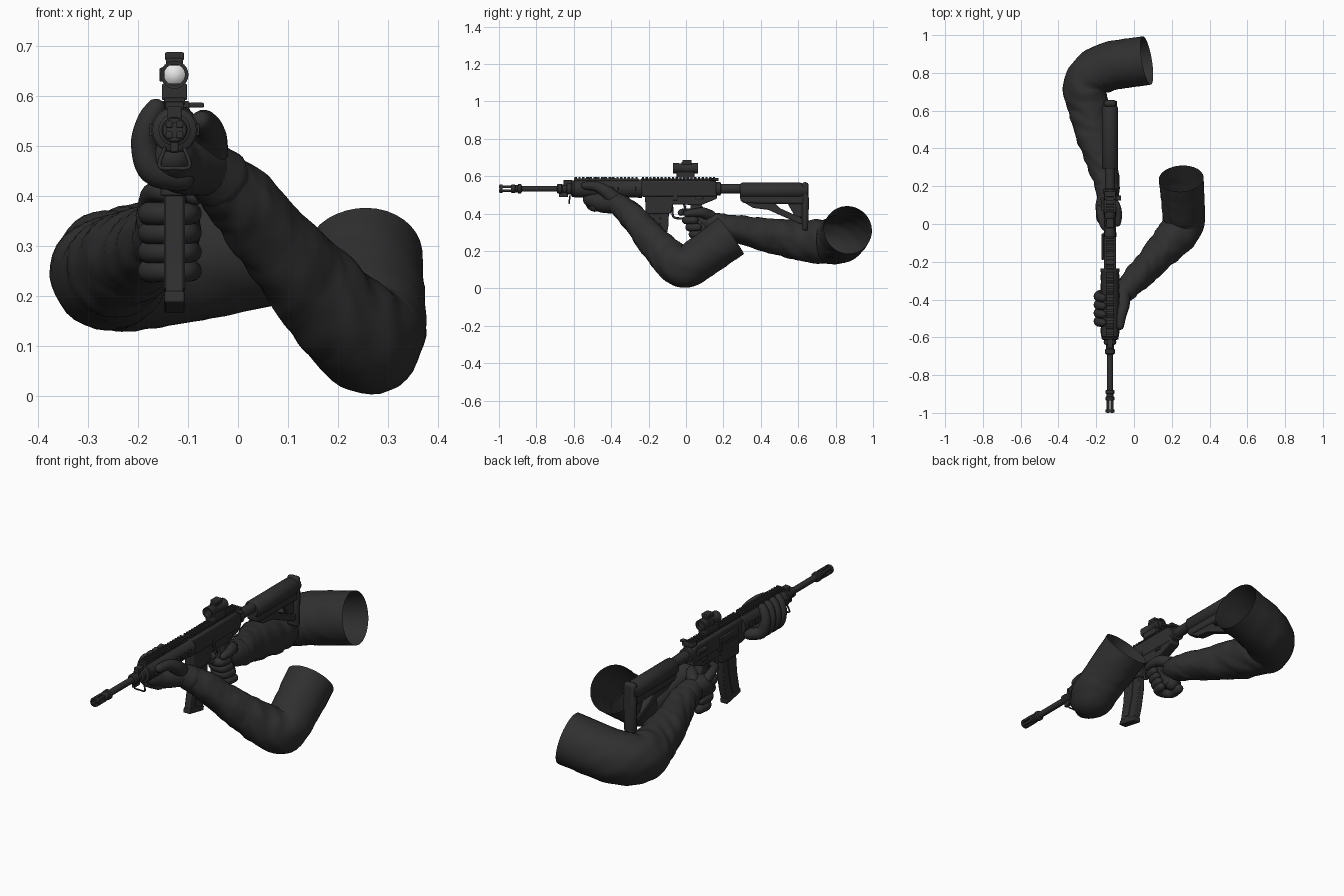
import bpy, bmesh, math
from mathutils import Vector, noise

GX, BZ = -0.127, 0.533          # gun centre line: x, bore height


def material(name, c):
    m = bpy.data.materials.new(name)
    m.diffuse_color = (*c, 1)
    return m


GUN = material("gunmetal_black", (0.029, 0.029, 0.03))
CLOTH = material("sleeve_charcoal", (0.029, 0.029, 0.029))
LENS = material("pale_lens", (0.8, 0.8, 0.8))


def finish(bm, name, mat, angle=35, bevel=0):
    bmesh.ops.recalc_face_normals(bm, faces=bm.faces)
    me = bpy.data.meshes.new(name)
    bm.to_mesh(me)
    bm.free()
    me.materials.append(mat)
    ob = bpy.data.objects.new(name, me)
    bpy.context.collection.objects.link(ob)
    if bevel:
        b = ob.modifiers.new("bevel", 'BEVEL')
        b.width, b.segments, b.limit_method = bevel, 2, 'ANGLE'
    bpy.ops.object.select_all(action='DESELECT')
    bpy.context.view_layer.objects.active = ob
    ob.select_set(True)
    bpy.ops.object.shade_smooth_by_angle(angle=math.radians(angle))
    return ob


def skin(name, rings, mat, cap0=True, cap1=True, angle=35):
    bm = bmesh.new()
    vs = [[bm.verts.new(p) for p in r] for r in rings]
    n = len(vs[0])
    for a, b in zip(vs, vs[1:]):
        for i in range(n):
            bm.faces.new((a[i], a[(i + 1) % n], b[(i + 1) % n], b[i]))
    if cap0:
        bm.faces.new(vs[0])
    if cap1:
        bm.faces.new(vs[-1])
    return finish(bm, name, mat, angle)


def lathe(name, prof, x=GX, z=BZ, sides=24, mat=GUN, caps=True):
    """Turned part along y from (y, radius) pairs."""
    rings = [[(x + r * math.cos(2 * math.pi * i / sides), y, z + r * math.sin(2 * math.pi * i / sides))
              for i in range(sides)] for y, r in prof]
    return skin(name, rings, mat, caps, caps)


def plate(name, pts, width, x=GX, bevel=0.004, mat=GUN):
    """Side profile in (y, z) given a width in x."""
    bm = bmesh.new()
    f = bm.faces.new([bm.verts.new((x - width / 2, y, z)) for y, z in pts])
    ex = bmesh.ops.extrude_face_region(bm, geom=[f])
    bmesh.ops.translate(bm, vec=(width, 0, 0),
                        verts=[v for v in ex['geom'] if isinstance(v, bmesh.types.BMVert)])
    return finish(bm, name, mat, 35, bevel)


def block(name, y0, y1, z0, z1, width, x=GX, bevel=0.003):
    return plate(name, [(y0, z0), (y1, z0), (y1, z1), (y0, z1)], width, x, bevel)


def limb(name, pts, mat=CLOTH, sides=16, fold=0, open_end=False, steps=6):
    """Tube through (x, y, z, radius) points, rounded ends, optional cloth folds."""
    P = [Vector(p) for p in pts]
    P = [2 * P[0] - P[1]] + P + [2 * P[-1] - P[-2]]
    path = []
    for a, b, c, d in zip(P, P[1:], P[2:], P[3:]):
        for k in range(steps):
            t = k / steps
            path.append(0.5 * (2 * b + (c - a) * t + (2 * a - 5 * b + 4 * c - d) * t * t
                               + (3 * b - a - 3 * c + d) * t ** 3))
    path.append(P[-2])
    pos = [p.to_3d() for p in path]
    rad = [p.w for p in path]
    tan = [(pos[min(i + 1, len(pos) - 1)] - pos[max(i - 1, 0)]).normalized() for i in range(len(pos))]
    dome = [math.radians(a) for a in (80, 60, 35)]
    rows = [(pos[0] - tan[0] * rad[0] * math.sin(a), rad[0] * math.cos(a), tan[0]) for a in dome]
    rows += list(zip(pos, rad, tan))
    if not open_end:
        rows += [(pos[-1] + tan[-1] * rad[-1] * math.sin(a), rad[-1] * math.cos(a), tan[-1]) for a in dome[::-1]]
    u = tan[0].orthogonal().normalized()
    rings, s, last = [], 0, rows[0][0]
    for j, (p, r, t) in enumerate(rows):
        s += (p - last).length
        last = p
        u = (u - t * u.dot(t)).normalized()
        v = t.cross(u)
        w = fold * max(0, 1 - (j / len(rows)) ** 4)
        ring = []
        for i in range(sides):
            th = 2 * math.pi * i / sides
            c = Vector((1.3 * math.cos(th), 1.3 * math.sin(th), 17 * s + 1.5 * math.cos(th)))
            rr = r * (1 + w * (noise.noise(c) + 0.4 * noise.noise(2 * c))) if fold else r
            ring.append(p + (u * math.cos(th) + v * math.sin(th)) * rr)
        rings.append(ring)
    return skin(name, rings, mat, True, not open_end, 60)


# ---- barrel, muzzle device and gas block
lathe("barrel", [(-0.93, 0.016), (-0.60, 0.016)])
lathe("muzzle_base", [(-0.935, 0.02), (-0.93, 0.023), (-0.915, 0.023), (-0.912, 0.019), (-0.9, 0.019),
                      (-0.897, 0.025), (-0.882, 0.025), (-0.878, 0.018)])
for i in range(4):
    a = math.radians(45 + 90 * i)
    block(f"muzzle_prong_{i}", -1, -0.925, BZ + 0.015 * math.sin(a) - 0.007,
          BZ + 0.015 * math.sin(a) + 0.007, 0.014, GX + 0.015 * math.cos(a), 0.003)
lathe("muzzle_ring", [(-0.998, 0.023), (-0.982, 0.023), (-0.982, 0.015), (-0.998, 0.015), (-0.998, 0.023)], caps=False)
lathe("gas_block", [(-0.69, 0.02), (-0.685, 0.026), (-0.665, 0.026), (-0.66, 0.022), (-0.64, 0.022),
                    (-0.635, 0.032), (-0.615, 0.032), (-0.61, 0.044), (-0.6, 0.044)])
block("front_sight_base", -0.655, -0.61, BZ, 0.58, 0.028)
block("bayonet_lug", -0.68, -0.63, 0.488, BZ, 0.016)
limb("sling_loop", [(GX - 0.02, -0.62, 0.495, 0.004), (GX - 0.03, -0.625, 0.46, 0.004),
                    (GX, -0.625, 0.456, 0.004), (GX + 0.03, -0.625, 0.46, 0.004),
                    (GX + 0.02, -0.62, 0.495, 0.004)], GUN, 8)

# ---- handguard with rails
lathe("handguard", [(-0.6, 0.042), (-0.595, 0.047), (-0.26, 0.047), (-0.25, 0.05), (-0.235, 0.05)], sides=16)


def rail(name, y0, y1, z0, z1, width, x=GX):
    block(name + "_bed", y0, y1, z0, z1 - 0.008, width * 0.85, x, 0.001)
    n = int((y1 - y0) / 0.02)
    for i in range(n):
        y = y0 + (i + 0.2) * (y1 - y0) / n
        block(f"{name}_tooth_{i}", y, y + 0.012, z1 - 0.012, z1, width, x, 0.0015)


rail("handguard_rail", -0.6, -0.255, 0.568, 0.597, 0.042)
rail("receiver_rail", -0.24, 0.16, 0.565, 0.595, 0.042)
for s in (-1, 1):
    for i in range(7):
        y = -0.58 + i * 0.047
        block(f"handguard_slot_bar_{s}_{i}", y, y + 0.03, BZ - 0.012, BZ + 0.012, 0.008, GX + s * 0.046, 0.002)

# ---- receiver, ejection cover, controls
plate("upper_receiver", [(-0.24, 0.49), (0.165, 0.49), (0.165, 0.565), (0.14, 0.578), (-0.24, 0.578)], 0.066, bevel=0.01)
plate("lower_receiver", [(-0.215, 0.40), (-0.08, 0.40), (-0.07, 0.45), (0.08, 0.445), (0.165, 0.48),
                         (0.165, 0.51), (-0.22, 0.51)], 0.056, bevel=0.005)
block("ejection_cover", -0.19, -0.05, 0.515, 0.55, 0.012, GX - 0.038)
lathe("forward_assist", [(0.07, 0.012), (0.12, 0.012), (0.125, 0.015), (0.14, 0.015)], x=GX - 0.035, z=0.54, sides=14)
block("charging_handle", 0.13, 0.175, 0.575, 0.59, 0.06)
block("charging_latch", 0.125, 0.15, 0.577, 0.587, 0.03, GX + 0.044)
block("selector", 0.05, 0.09, 0.475, 0.487, 0.07)
block("bolt_catch", -0.07, -0.045, 0.47, 0.52, 0.07)

# ---- magazine, trigger and grip
plate("magazine", [(-0.203, 0.43), (-0.09, 0.43), (-0.095, 0.33), (-0.112, 0.24), (-0.13, 0.185),
                   (-0.235, 0.205), (-0.215, 0.3)], 0.036)
for s in (-1, 1):
    plate(f"magazine_rib_{s}", [(-0.17, 0.4), (-0.135, 0.4), (-0.142, 0.32), (-0.17, 0.21),
                                (-0.2, 0.215), (-0.178, 0.32)], 0.006, GX + s * 0.018, 0.002)
plate("magazine_floor", [(-0.124, 0.19), (-0.128, 0.166), (-0.242, 0.188), (-0.238, 0.211)], 0.04)
limb("trigger_guard", [(GX, -0.075, 0.45, 0.006), (GX, -0.07, 0.39, 0.006), (GX, -0.05, 0.376, 0.006),
                       (GX, 0.01, 0.376, 0.006), (GX, 0.03, 0.40, 0.006)], GUN, 8)
limb("trigger", [(GX, -0.01, 0.45, 0.006), (GX, -0.005, 0.42, 0.006), (GX, -0.02, 0.395, 0.005)], GUN, 8)
plate("pistol_grip", [(0.02, 0.45), (0.085, 0.45), (0.1, 0.4), (0.14, 0.27), (0.08, 0.255), (0.035, 0.38)], 0.045, bevel=0.012)

# ---- buffer tube and shoulder stock
lathe("buffer_tube", [(0.16, 0.036), (0.185, 0.036), (0.187, 0.026), (0.45, 0.026)])
lathe("stock_tube", [(0.29, 0.036), (0.3, 0.043), (0.61, 0.043), (0.63, 0.036), (0.65, 0.036)], z=0.523)
plate("stock_body", [(0.29, 0.47), (0.31, 0.455), (0.64, 0.45), (0.64, 0.53), (0.29, 0.53)], 0.056, bevel=0.01)
plate("stock_strut", [(0.31, 0.46), (0.36, 0.43), (0.44, 0.42), (0.61, 0.345), (0.64, 0.345),
                      (0.64, 0.38), (0.61, 0.38), (0.5, 0.43), (0.47, 0.46)], 0.042)
plate("stock_web", [(0.54, 0.46), (0.585, 0.38), (0.64, 0.38), (0.64, 0.46)], 0.026)
plate("butt_pad", [(0.62, 0.31), (0.652, 0.305), (0.657, 0.44), (0.655, 0.568), (0.62, 0.568)], 0.064, bevel=0.014)

# ---- optic
SZ = 0.643
lathe("optic_tube", [(-0.069, 0.021), (-0.07, 0.028), (-0.04, 0.028), (-0.036, 0.026), (0.03, 0.026),
                     (0.034, 0.028), (0.064, 0.028), (0.065, 0.021), (-0.069, 0.021)], z=SZ, caps=False)
lathe("optic_lens", [(0.015, 0.0212), (0.008, 0.014), (0.005, 0.004)], z=SZ, mat=LENS)
lathe("optic_rear_glass", [(0.045, 0.0215), (0.05, 0.0215)], z=SZ)
block("optic_turret", -0.025, 0.03, SZ + 0.018, 0.676, 0.034)
block("optic_cap", -0.02, 0.03, 0.672, 0.688, 0.038)
block("optic_side_knob", -0.012, 0.018, SZ - 0.014, SZ + 0.014, 0.01, GX - 0.025)
block("optic_mount", -0.05, 0.045, 0.592, 0.625, 0.05)

# ---- supporting arm (+x): sleeve, palm, fingers, thumb
limb("support_sleeve", [(-0.05, -0.36, 0.45, 0.053), (0.0, -0.30, 0.398, 0.069), (0.06, -0.24, 0.328, 0.077),
                        (0.13, -0.165, 0.243, 0.088), (0.2, -0.09, 0.165, 0.1), (0.26, -0.005, 0.115, 0.111),
                        (0.26, 0.10, 0.18, 0.114), (0.25, 0.24, 0.28, 0.119)],
     sides=36, fold=0.09, open_end=True, steps=12)
limb("support_cuff", [(-0.065, -0.375, 0.46, 0.054), (-0.035, -0.342, 0.434, 0.063)], sides=24)
limb("support_palm", [(-0.13, -0.51, 0.478, 0.042), (-0.115, -0.45, 0.462, 0.056), (-0.065, -0.375, 0.455, 0.055)], sides=20)
for i in range(4):
    y = -0.375 - 0.044 * i
    limb(f"support_finger_{i}", [(-0.115, y + 0.02, 0.437, 0.028), (-0.17, y, 0.452, 0.029),
                                 (-0.188, y - 0.008, 0.505, 0.026), (-0.178, y - 0.014, 0.55, 0.024),
                                 (-0.165, y - 0.016, 0.575, 0.02)])
limb("support_thumb", [(-0.06, -0.38, 0.475, 0.042), (-0.057, -0.43, 0.52, 0.034),
                       (-0.066, -0.48, 0.545, 0.027), (-0.074, -0.54, 0.55, 0.021)])

# ---- trigger arm (-x): sleeve, palm, fingers, thumb
limb("trigger_sleeve", [(-0.137, 0.14, 0.35, 0.053), (-0.142, 0.21, 0.33, 0.066), (-0.167, 0.31, 0.31, 0.077),
                        (-0.207, 0.45, 0.283, 0.092), (-0.238, 0.6, 0.258, 0.106), (-0.254, 0.735, 0.25, 0.12),
                        (-0.16, 0.825, 0.265, 0.128), (0.068, 0.866, 0.313, 0.13)],
     sides=36, fold=0.09, open_end=True, steps=12)
limb("trigger_cuff", [(-0.138, 0.15, 0.348, 0.058), (-0.14, 0.19, 0.336, 0.066)], sides=24)
limb("trigger_palm", [(-0.138, 0.16, 0.348, 0.048), (-0.152, 0.10, 0.358, 0.052), (-0.155, 0.075, 0.345, 0.048)], sides=20)
limb("trigger_palm_heel", [(-0.15, 0.12, 0.35, 0.045), (-0.145, 0.12, 0.28, 0.036)], sides=20)
for i in range(4):
    z = 0.365 - 0.038 * i
    d = 0.018 * i
    limb(f"grip_finger_{i}", [(-0.172, 0.085 + d, z, 0.024), (-0.175, 0.03 + d, z, 0.024),
                              (-0.145, 0.003 + d, z, 0.022), (-0.105, 0.005 + d, z, 0.022),
                              (-0.093, 0.045 + d, z, 0.021)])
limb("index_finger", [(-0.175, 0.08, 0.385, 0.025), (-0.172, 0.03, 0.405, 0.021),
                      (-0.155, -0.015, 0.408, 0.019), (-0.125, -0.028, 0.405, 0.017)])
limb("trigger_thumb", [(-0.13, 0.13, 0.385, 0.034), (-0.098, 0.09, 0.405, 0.028),
                       (-0.085, 0.045, 0.405, 0.022), (-0.087, 0.005, 0.4, 0.018)])
